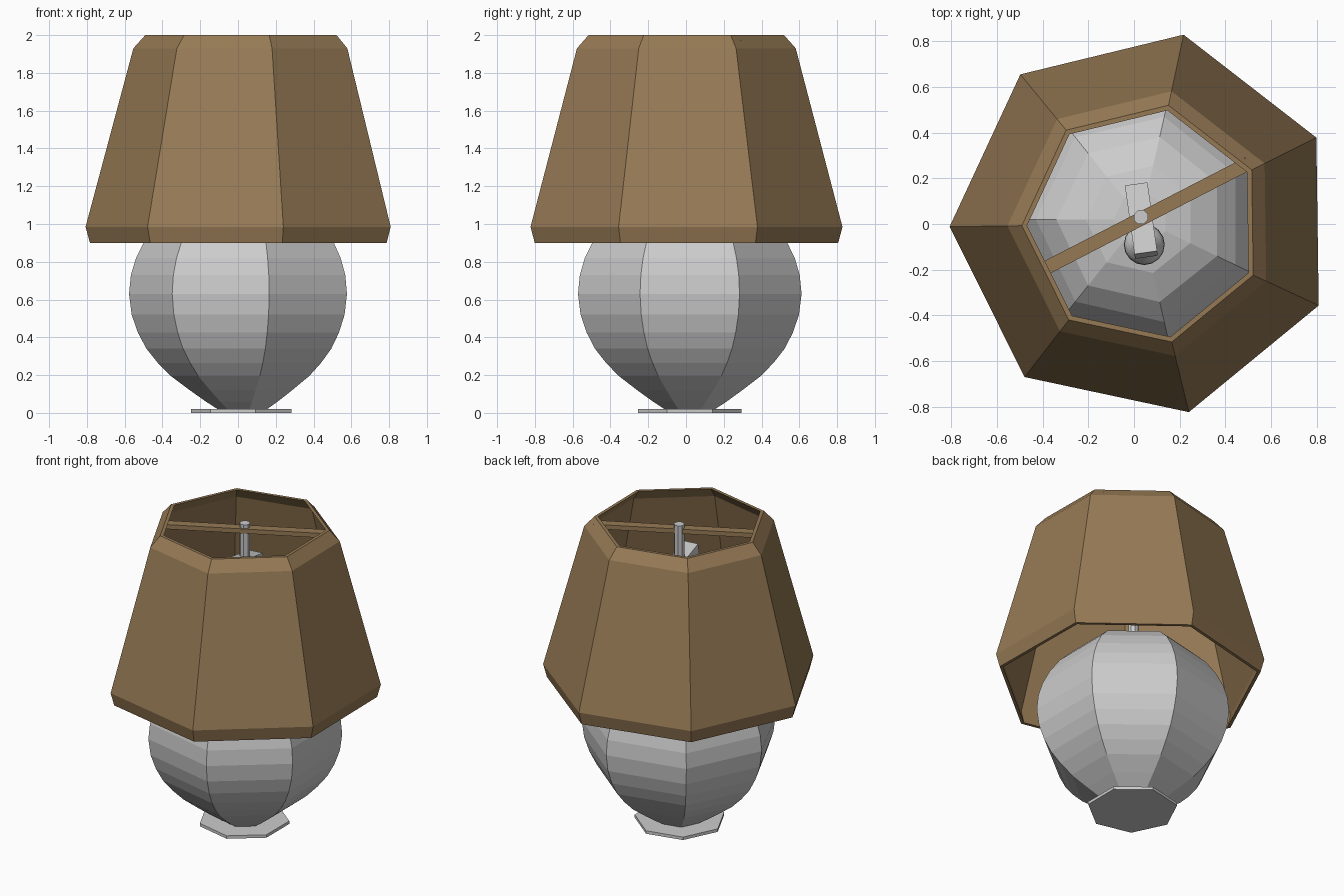
import bpy, bmesh
from math import sin, cos, pi, radians, sqrt
from mathutils import Matrix, Vector

if "Cube" in bpy.data.objects:
    bpy.data.objects.remove(bpy.data.objects["Cube"])

SIDES = 7
AXIS = (0.03, 0.02)

brown = bpy.data.materials.new("shade_brown")
brown.diffuse_color = (0.307, 0.195, 0.091, 1)
brown.use_nodes = True
brown.node_tree.nodes["Principled BSDF"].inputs["Base Color"].default_value = brown.diffuse_color


def finish(name, bm, mat=None):
    bmesh.ops.recalc_face_normals(bm, faces=bm.faces)
    mesh = bpy.data.meshes.new(name)
    bm.to_mesh(mesh)
    bm.free()
    obj = bpy.data.objects.new(name, mesh)
    bpy.context.collection.objects.link(obj)
    if mat:
        mesh.materials.append(mat)
    return obj


def lathe(name, profile, centre, sides=SIDES, start=180.0, loop=False, mat=None):
    """Spin (radius, z) points; capped ends, or a closed loop for hollow parts."""
    bm = bmesh.new()
    rings = []
    for r, z in profile:
        angles = [radians(start) + 2 * pi * i / sides for i in range(sides)]
        rings.append([bm.verts.new((centre[0] + r * cos(a), centre[1] + r * sin(a), z))
                      for a in angles])
    pairs = list(zip(rings, rings[1:]))
    if loop:
        pairs.append((rings[-1], rings[0]))
    else:
        bm.faces.new(rings[0])
        bm.faces.new(rings[-1])
    for a, b in pairs:
        for i in range(sides):
            j = (i + 1) % sides
            bm.faces.new((a[i], a[j], b[j], b[i]))
    return finish(name, bm, mat)


def box(name, size, location, rotation, mat=None):
    bm = bmesh.new()
    bmesh.ops.create_cube(bm, size=1)
    m = Matrix.Translation(Vector(location)) @ rotation @ Matrix.Diagonal((*size, 1))
    bm.transform(m)
    return finish(name, bm, mat)


# Foot plate
lathe("foot_plate", [(0.28, 0), (0.28, 0.02)], AXIS)

# Faceted rounded body
lathe("body", [(0.13, 0.015), (0.20, 0.06), (0.285, 0.12), (0.385, 0.195),
               (0.455, 0.265), (0.515, 0.34), (0.56, 0.425), (0.593, 0.52),
               (0.607, 0.63), (0.597, 0.73), (0.57, 0.82), (0.525, 0.91),
               (0.46, 1.0), (0.37, 1.08), (0.24, 1.14), (0.12, 1.165),
               (0.03, 1.17)], AXIS)

# Stem up through the shade
lathe("stem", [(0.033, 1.15), (0.033, 2.0)], (0.03, 0.03), sides=8, start=22.5)

# Hollow shade with short flares at both rims
outer = [(0.824, 0.90), (0.847, 0.985), (0.594, 1.93), (0.531, 2.0)]
inner = [(0.508, 2.0), (0.570, 1.925), (0.823, 0.985), (0.802, 0.90)]
lathe("shade", outer + inner, (0.04, 0.0), start=180.8, loop=True, mat=brown)

# Cross bar holding the shade
box("shade_bar", (1.02, 0.06, 0.03), (0.045, 0.03, 1.96),
    Matrix.Rotation(radians(27.3), 4, 'Z'), brown)

# Tilted socket block on the stem
box("socket", (0.10, 0.31, 0.10), (0.032, 0.015, 1.73),
    Matrix.Rotation(radians(8), 4, 'Z') @ Matrix.Rotation(radians(-12), 4, 'X'))

# Bulb hanging below the socket
bulb = [(0.04, 1.72), (0.045, 1.64)]
bulb += [(0.09 * cos(t), 1.55 + 0.09 * sin(t))
         for t in (radians(d) for d in range(55, -86, -20))]
bulb_obj = lathe("bulb", bulb, (0.045, -0.09), sides=16)
for p in bulb_obj.data.polygons:
    p.use_smooth = len(p.vertices) == 4
